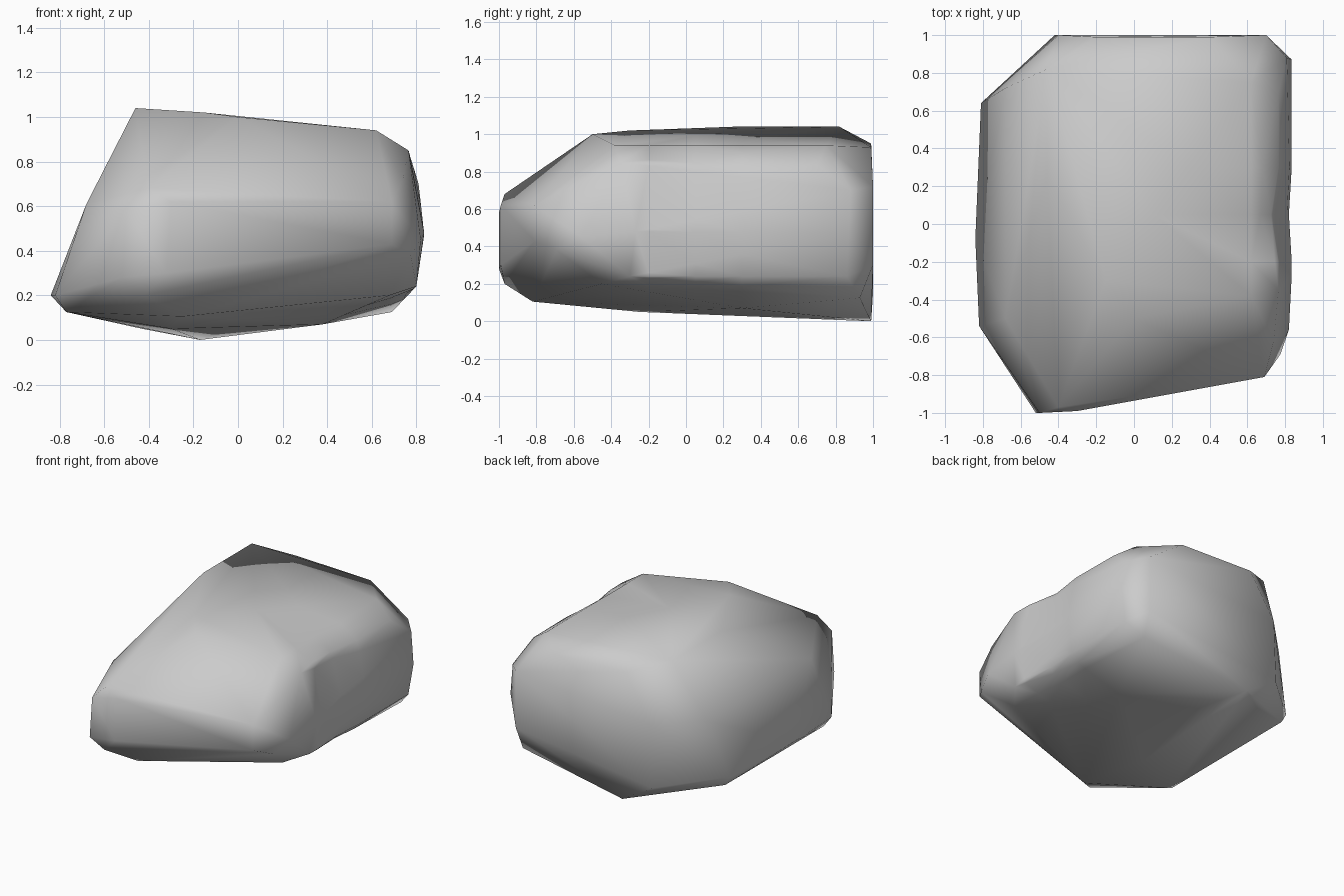
import bpy, bmesh

if "Cube" in bpy.data.objects:
    bpy.data.objects.remove(bpy.data.objects["Cube"])

# Key corner points of the boulder, grouped by side
corners = [
    # underside
    (-.17, .99, 0), (-.1, .55, .025), (-.3, -.25, .05), (-.25, -.82, .105), (-.43, .79, .05),
    (.38, .3, .07), (.69, .93, .125), (.68, -.45, .2), (-.77, -.52, .125), (-.77, .64, .13),
    # left flank
    (-.84, -.08, .2), (-.82, -.54, .2), (-.81, .64, .2), (-.68, -.5, .61), (-.68, .72, .61),
    # front nose
    (-.52, -1, .28), (-.5, -1, .58), (-.32, -.99, .3), (-.3, -.99, .62),
    (-.4, -.97, .68), (-.42, -.97, .2),
    # front right corner
    (.69, -.81, .62), (.69, -.81, .43), (.775, -.69, .38), (.82, -.56, .45),
    (.835, -.27, .48), (.8, -.3, .24), (.74, -.62, .72),
    # top
    (-.46, .25, 1.04), (-.46, .82, 1.04), (0, -.5, 1), (-.15, -.3, 1.02),
    (.62, -.38, .94), (.62, .75, .94), (.765, -.35, .85), (.765, .7, .84),
    # back
    (-.2, .99, .95), (.4, .99, .93), (-.4, 1, .62), (.7, 1, .72), (.7, 1, .3),
    (.835, .87, .47), (.81, .88, .7), (.8, .86, .24), (-.42, 1, .15),
]

bm = bmesh.new()
for c in corners:
    bm.verts.new(c)
bmesh.ops.convex_hull(bm, input=bm.verts[:])
loose = [v for v in bm.verts if not v.link_faces]
bmesh.ops.delete(bm, geom=loose, context='VERTS')


def cut(y):
    """Add edges across the right half at y and return the new vertices there."""
    faces = [f for f in bm.faces if f.calc_center_median().x > .4]
    geom = {e for f in faces for e in f.edges} | {v for f in faces for v in f.verts}
    bmesh.ops.bisect_plane(bm, geom=list(geom) + faces, plane_co=(0, y, 0),
                           plane_no=(0, 1, 0), dist=1e-5)
    return [v for v in bm.verts if abs(v.co.y - y) < 1e-4]


# Shallow vertical dent in the right flank
for y in (-.2, .3):
    cut(y)
for v in cut(.05):
    if v.co.x > .66:
        v.co.x -= .015 + .07 * max(0, v.co.z - .5)

bmesh.ops.triangulate(bm, faces=bm.faces[:])
bmesh.ops.recalc_face_normals(bm, faces=bm.faces[:])
for f in bm.faces:
    f.smooth = True

mesh = bpy.data.meshes.new("boulder")
bm.to_mesh(mesh)
bm.free()
boulder = bpy.data.objects.new("boulder", mesh)
bpy.context.collection.objects.link(boulder)
